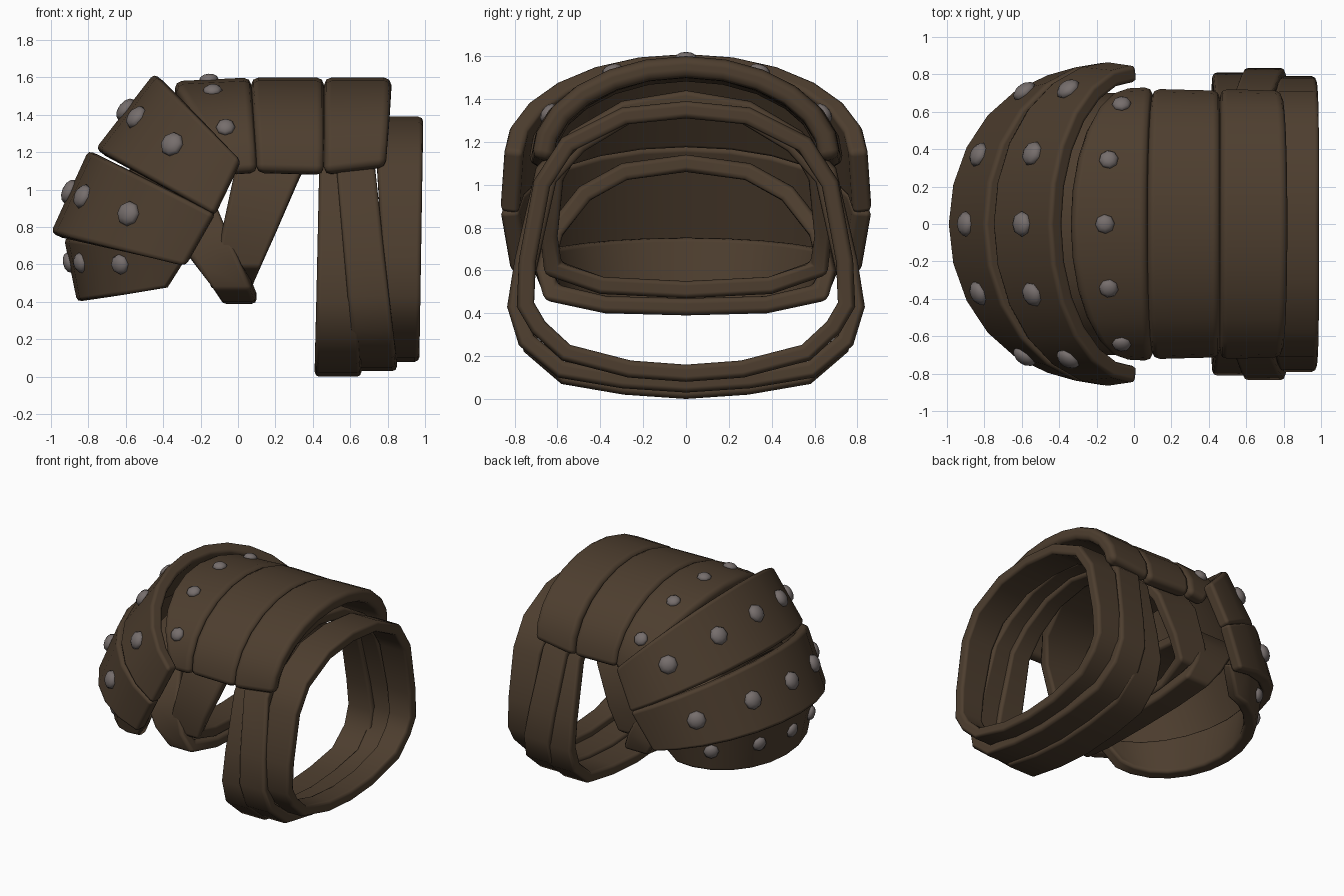
import bpy, bmesh
from math import sin, cos, pi, radians
from mathutils import Vector, Matrix

cube = bpy.data.objects.get("Cube")
if cube:
    bpy.data.objects.remove(cube, do_unlink=True)


def material(name, rgb):
    m = bpy.data.materials.new(name)
    m.use_nodes = True
    m.diffuse_color = (*rgb, 1)
    bsdf = next(n for n in m.node_tree.nodes if n.type == 'BSDF_PRINCIPLED')
    bsdf.inputs["Base Color"].default_value = (*rgb, 1)
    bsdf.inputs["Roughness"].default_value = 0.8
    return m


LEATHER = material("brown leather", (0.075, 0.048, 0.028))
METAL = material("grey metal", (0.18, 0.155, 0.15))


def finish(name, bm, mat):
    me = bpy.data.meshes.new(name)
    bm.to_mesh(me)
    bm.free()
    me.materials.append(mat)
    for p in me.polygons:
        p.use_smooth = True
    ob = bpy.data.objects.new(name, me)
    bpy.context.collection.objects.link(ob)
    return ob


def sheet(name, row0, row1, thickness, bevel, closed=False):
    """Thick leather strip between two matching rows of points."""
    bm = bmesh.new()
    a = [bm.verts.new(p) for p in row0]
    b = [bm.verts.new(p) for p in row1]
    n = len(a)
    for i in range(n if closed else n - 1):
        j = (i + 1) % n
        bm.faces.new((a[i], a[j], b[j], b[i]))
    ob = finish(name, bm, LEATHER)
    s = ob.modifiers.new("Thickness", 'SOLIDIFY')
    s.thickness = thickness
    s.offset = -1
    s.use_even_offset = True
    v = ob.modifiers.new("Rounded edges", 'BEVEL')
    v.width = bevel
    v.segments = 2
    v.limit_method = 'ANGLE'
    v.angle_limit = radians(50)
    v.harden_normals = True
    return ob


def arch_point(edge, t):
    """Point on an arch that rises from its ends to its crest."""
    (ex, ez), (cx, cz), w = edge
    s = sin(t)
    return Vector((ex + (cx - ex) * s, w * cos(t), ez + (cz - ez) * s))


def plate(name, e0, e1, thickness=0.09, bevel=0.025, steps=12):
    ts = [pi * i / steps for i in range(steps + 1)]
    sheet(name, [arch_point(e0, t) for t in ts],
          [arch_point(e1, t) for t in ts], thickness, bevel)


def studs(name, e0, e1, angles, v, radius):
    """Row of flattened domes standing on a plate."""
    bm = bmesh.new()
    for deg in angles:
        t = radians(deg)
        p = arch_point(e0, t).lerp(arch_point(e1, t), v)
        q = arch_point(e0, t + 0.01).lerp(arch_point(e1, t + 0.01), v)
        normal = (q - p).cross(arch_point(e1, t) - arch_point(e0, t)).normalized()
        mat = (Matrix.Translation(p) @ normal.to_track_quat('Z', 'Y').to_matrix().to_4x4()
               @ Matrix.Diagonal((1, 1, 0.6, 1)))
        bmesh.ops.create_uvsphere(bm, u_segments=8, v_segments=6, radius=radius, matrix=mat)
    finish(name, bm, METAL)


def strap(name, half, bottom, top, thickness=0.08):
    """Closed loop; half runs from top to bottom, x edges slide with height."""
    ring = [(-y, z) for y, z in half] + [(y, z) for y, z in half[-2:0:-1]]
    z1, z0 = half[0][1], half[-1][1]

    def row(k):
        return [(bottom[k] + (top[k] - bottom[k]) * (z - z0) / (z1 - z0), y, z)
                for y, z in ring]
    sheet(name, row(0), row(1), thickness, 0.025, closed=True)


# Upper arm bands: each edge is (end x z), (crest x z), half width
band_edges = [
    ("studded_band", ((-0.05, 1.09), (-0.34, 1.58), 0.73), ((0.10, 1.10), (0.07, 1.60), 0.74)),
    ("middle_band", ((0.10, 1.10), (0.07, 1.60), 0.73), ((0.46, 1.09), (0.46, 1.60), 0.72)),
    ("outer_band", ((0.46, 1.09), (0.46, 1.60), 0.73), ((0.79, 1.13), (0.82, 1.60), 0.72)),
]
for name, e0, e1 in band_edges:
    plate(name, e0, e1, 0.1, 0.04)

# Fanned shoulder plates, lower edge first
upper = (((-0.13, 0.87), (-0.76, 1.22), 0.87), ((0.01, 1.16), (-0.45, 1.62), 0.85))
middle = (((-0.29, 0.59), (-1.0, 0.77), 0.82), ((-0.13, 0.87), (-0.80, 1.21), 0.87))
lower = (((-0.38, 0.47), (-0.86, 0.40), 0.66), ((-0.26, 0.66), (-0.93, 0.74), 0.74))
plate("upper_shoulder_plate", *upper)
plate("middle_shoulder_plate", *middle)
plate("lower_shoulder_plate", *lower)

# Metal studs
five = (33, 64, 90, 116, 147)
studs("band_studs", band_edges[0][1], band_edges[0][2], (29, 62, 90, 118, 151), 0.45, 0.052)
studs("upper_plate_studs", *upper, five, 0.52, 0.068)
studs("middle_plate_studs", *middle, five, 0.5, 0.068)
studs("lower_plate_studs", *lower, five, 0.62, 0.055)

# Outer arm straps
strap("end_strap",
      [(0, 1.39), (0.3, 1.36), (0.58, 1.22), (0.71, 1.02), (0.78, 0.65), (0.79, 0.43),
       (0.72, 0.31), (0.58, 0.18), (0.27, 0.10), (0, 0.08)],
      (0.80, 0.97), (0.73, 0.99))
crossing = [(0, 1.44), (0.3, 1.39), (0.54, 1.25), (0.70, 1.08), (0.80, 0.65), (0.835, 0.43),
            (0.78, 0.25), (0.60, 0.10), (0.3, 0.05), (0, 0.03)]
strap("crossing_strap", crossing, (0.62, 0.85), (0.50, 0.70))
strap("inner_arm_strap",
      [(y * 0.97, z - 0.03) for y, z in crossing],
      (0.41, 0.66), (0.44, 0.58))

# Shoulder straps, crossing each other under the plates
strap("slanted_shoulder_strap",
      [(0, 1.14), (0.3, 1.10), (0.5, 0.99), (0.65, 0.80), (0.70, 0.60), (0.66, 0.46),
       (0.38, 0.40), (0, 0.39)],
      (-0.09, 0.10), (-0.58, -0.20))
strap("upright_shoulder_strap",
      [(0, 1.43), (0.3, 1.38), (0.54, 1.24), (0.65, 1.05), (0.68, 0.76), (0.66, 0.58),
       (0.4, 0.49), (0, 0.47)],
      (-0.15, 0.08), (0.05, 0.47))
